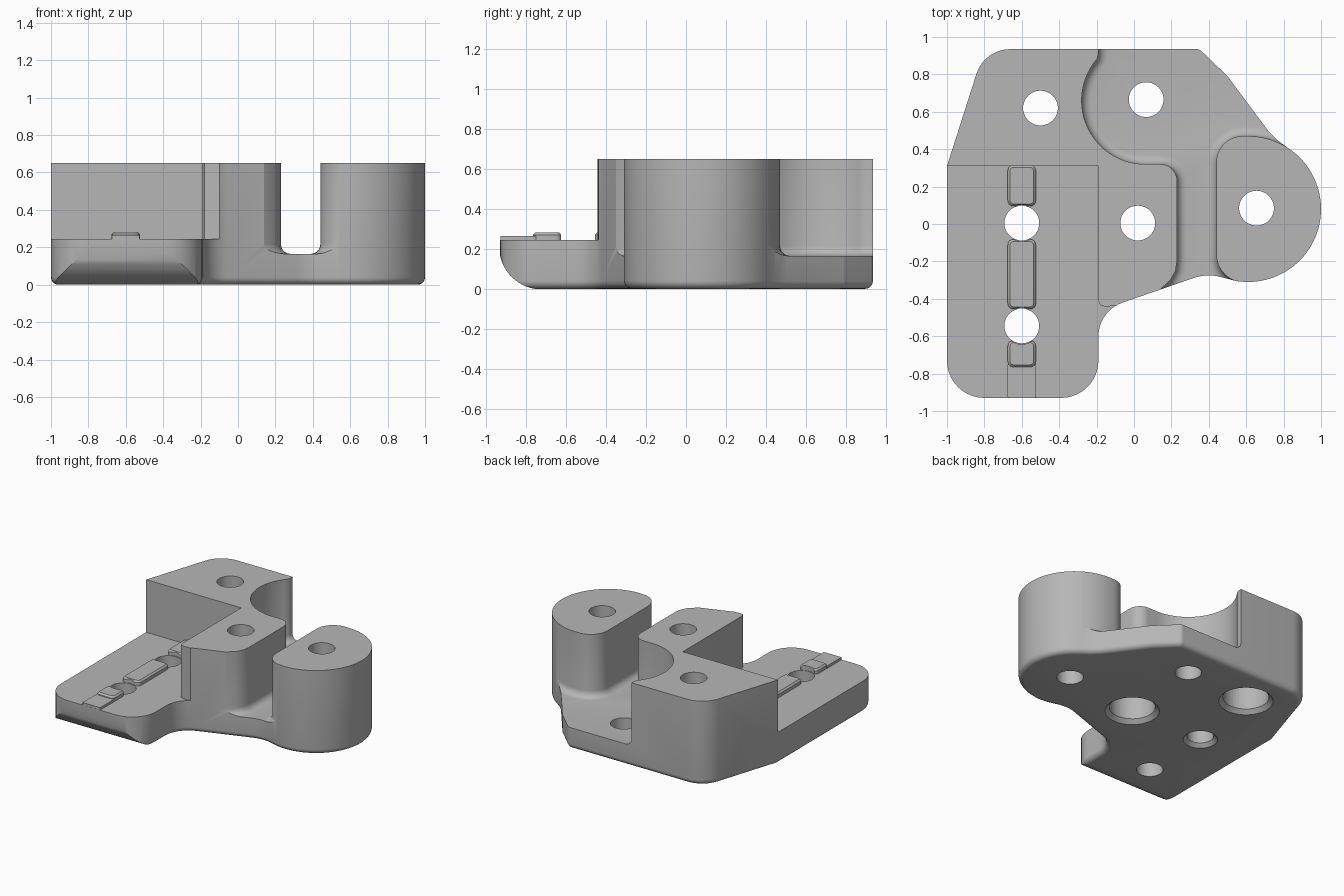
import bpy, bmesh, math
from mathutils import Vector, Matrix

cube = bpy.data.objects.get("Cube")
if cube:
    bpy.data.objects.remove(cube, do_unlink=True)

grey = bpy.data.materials.new("light grey")
grey.use_nodes = True
grey.diffuse_color = (0.47, 0.47, 0.47, 1)
grey.node_tree.nodes["Principled BSDF"].inputs["Base Color"].default_value = (0.47, 0.47, 0.47, 1)


def arc(cx, cy, r, a0, a1, n):
    """Points along an arc, angles in degrees."""
    angles = [math.radians(a0 + (a1 - a0) * i / n) for i in range(n + 1)]
    return [(cx + r * math.cos(a), cy + r * math.sin(a)) for a in angles]


def rounded(corners, steps=10):
    """Closed outline; a third value on a corner is its fillet radius."""
    out = []
    for i, c in enumerate(corners):
        p = Vector(c[:2])
        if len(c) < 3:
            out.append(p)
            continue
        u = (Vector(corners[i - 1][:2]) - p).normalized()
        v = (Vector(corners[(i + 1) % len(corners)][:2]) - p).normalized()
        half = u.angle(v) / 2
        centre = p + (u + v).normalized() * (c[2] / math.sin(half))
        start = p + u * (c[2] / math.tan(half)) - centre
        end = p + v * (c[2] / math.tan(half)) - centre
        sweep = start.angle_signed(end)
        for k in range(steps + 1):
            a = -sweep * k / steps
            out.append(centre + Matrix.Rotation(a, 2) @ start)
    return out


def prism(name, outline, z0, z1, bottom=0, top=0, along_x=False):
    """Extruded outline with optional rounded bottom or top rim."""
    bm = bmesh.new()
    face = bm.faces.new([bm.verts.new((p[0], p[1], z0)) for p in outline])
    new = bmesh.ops.extrude_face_region(bm, geom=[face], use_keep_orig=True)["geom"]
    for v in new:
        if isinstance(v, bmesh.types.BMVert):
            v.co.z = z1
    bmesh.ops.recalc_face_normals(bm, faces=bm.faces)
    for z, size, segments in ((z0, bottom, 5), (z1, top, 1)):
        if size:
            rim = [e for e in bm.edges if all(abs(v.co.z - z) < 1e-5 for v in e.verts)]
            bmesh.ops.bevel(bm, geom=rim, offset=size, segments=segments, profile=0.5,
                            affect='EDGES', clamp_overlap=False)
    if along_x:
        for v in bm.verts:
            v.co = (v.co.z, v.co.x, v.co.y)
    return finish(name, bm)


def cone(name, x, y, r0, r1, z0, z1):
    bm = bmesh.new()
    bmesh.ops.create_cone(bm, cap_ends=True, segments=48, radius1=r0, radius2=r1, depth=z1 - z0,
                          matrix=Matrix.Translation((x, y, (z0 + z1) / 2)))
    return finish(name, bm)


def finish(name, bm):
    mesh = bpy.data.meshes.new(name)
    bm.to_mesh(mesh)
    bm.free()
    mesh.materials.append(grey)
    obj = bpy.data.objects.new(name, mesh)
    bpy.context.collection.objects.link(obj)
    return obj


def cut(target, cutter):
    """Subtract the cutter and remove it."""
    cutter.hide_render = True
    mod = target.modifiers.new("cut", 'BOOLEAN')
    mod.operation, mod.solver, mod.object = 'DIFFERENCE', 'EXACT', cutter
    bpy.context.view_layer.objects.active = target
    bpy.ops.object.modifier_apply(modifier=mod.name)
    bpy.data.objects.remove(cutter, do_unlink=True)


POST = (0.61, 0.08, 0.39)

# full-height bracket body
outline = rounded(
    [(-1, -0.93, 0.2), (-0.19, -0.93, 0.2), (-0.19, -0.465, 0.19), (0.39, -0.264, 0.25)]
    + arc(*POST, -100, 57, 40)
    + [(0.77, 0.445), (0.72, 0.495), (0.5, 0.79, 0.06), (0.35, 0.935, 0.04),
       (-0.80, 0.935, 0.19), (-1, 0.31)])
body = prism("bracket_body", outline, 0, 0.65, bottom=0.04)

# pocket and channel separating the block from the round post
pocket = rounded(
    [(-0.19, 1.2), (-0.19, 0.91)] + arc(0.06, 0.66, 0.34, 139, 270, 28)
    + [(0.23, 0.32, 0.09), (0.23, -0.2), (0.222, -0.25), (0.195, -0.30), (0.14, -0.35),
       (0.1, -0.6), (0.62, -0.6), (0.62, -0.312), (0.44, -0.312, 0.15), (0.44, 0.47, 0.14)]
    + arc(*POST, 90, 58, 8) + [(1.2, 0.6), (1.2, 1.2)])
cut(body, prism("pocket_cutter", pocket, 0.165, 1, bottom=0.05))

# low mounting pad
pad = [(-1.2, 0.31), (-0.19, 0.31), (-0.19, -0.41), (-0.18, -0.435), (-0.15, -0.442),
       (-0.1, -0.437), (0, -0.47), (0, -1.2), (-1.2, -1.2)]
cut(body, prism("pad_cutter", pad, 0.245, 1))

# large round under the front lip
lip = [(-1.1, -0.1), (-0.72, -0.1)] + arc(-0.72, 0.212, 0.215, 270, 180, 16) + [(-1.1, 0.212)]
cut(body, prism("lip_cutter", lip, -1.3, 0.1, along_x=True))

# screw holes
rail_holes = [(-0.6, 0.005), (-0.6, -0.545)]
deep_holes = [(-0.5, 0.62), (0.02, 0.005)]
for x, y in rail_holes + deep_holes + [(0.065, 0.665), (0.655, 0.085)]:
    cut(body, cone("hole_cutter", x, y, 0.093, 0.093, -0.1, 1))
for x, y in deep_holes:
    cut(body, cone("counterbore_cutter", x, y, 0.16, 0.16, -0.1, 0.4))
    cut(body, cone("chamfer_cutter", x, y, 0.2, 0.15, -0.01, 0.04))
cut(body, cone("chamfer_cutter", *rail_holes[0], 0.13, 0.09, -0.01, 0.03))

# raised locating rail in segments
parts = [body]
for name, y0, y1, height in (("rear_rail", 0.095, 0.315, 0.282), ("middle_rail", -0.455, -0.082, 0.282),
                             ("front_rail", -0.765, -0.622, 0.282), ("front_rail_step", -0.929, -0.75, 0.264)):
    r = 0.03 if height > 0.27 else 0.004
    corners = [(-0.675, y0, r), (-0.525, y0, r), (-0.525, y1, r), (-0.675, y1, r)]
    rail = prism(name, rounded(corners, 4), 0.235, height, top=0.012 if height > 0.27 else 0)
    for x, y in rail_holes:
        cut(rail, cone("rail_cutter", x, y, 0.098, 0.098, 0, 1))
    parts.append(rail)

# smooth curved walls, sharp rims
bpy.ops.object.select_all(action='DESELECT')
for obj in parts:
    obj.select_set(True)
bpy.context.view_layer.objects.active = body
bpy.ops.object.shade_smooth_by_angle(angle=math.radians(30))
